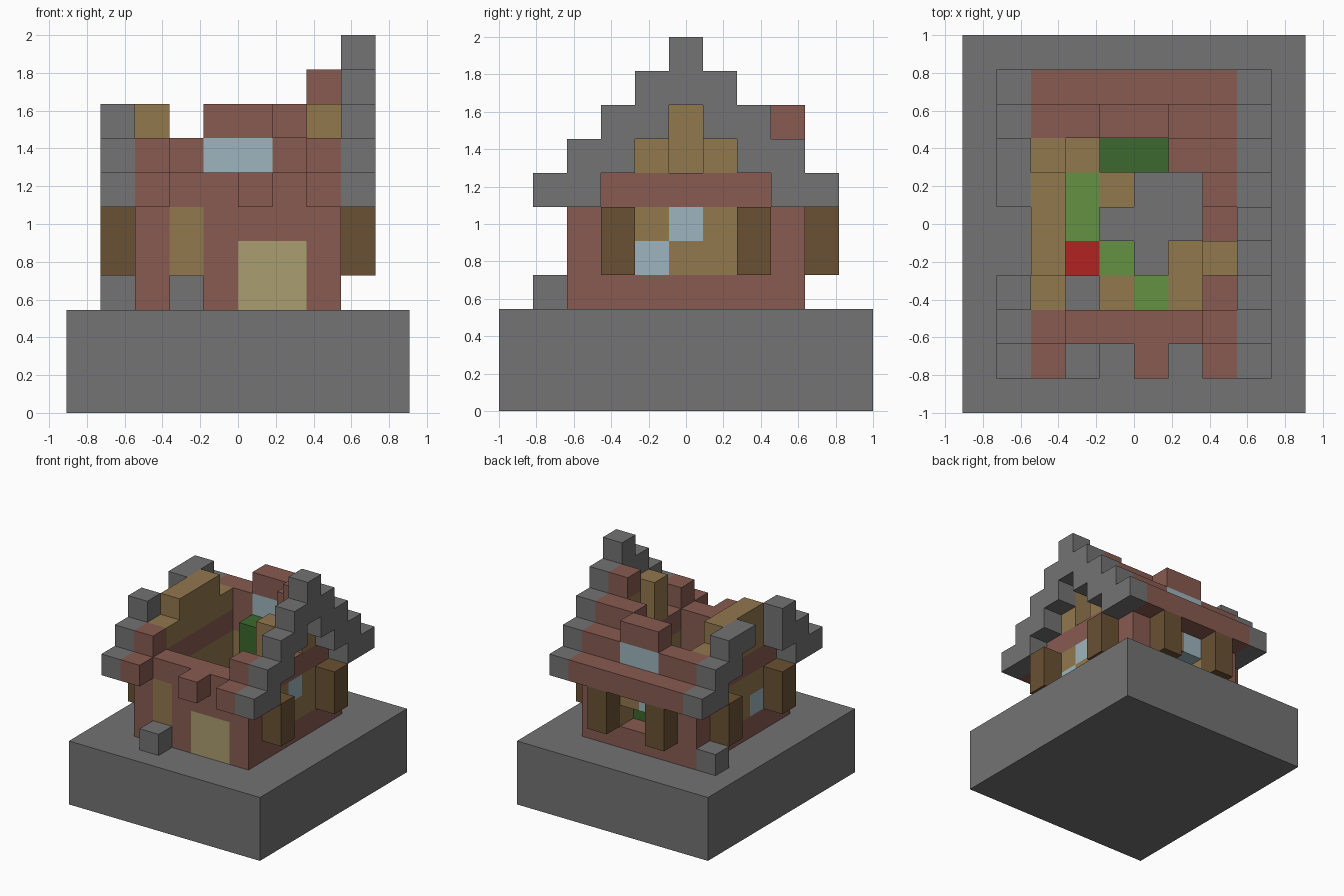
import bpy
import bmesh

U = 2 / 11  # edge of one block

cube = bpy.data.objects.get("Cube")
if cube:
    bpy.data.objects.remove(cube)


def linear(c):
    c /= 255
    return c / 12.92 if c <= 0.04045 else ((c + 0.055) / 1.055) ** 2.4


def material(name, *rgb):
    m = bpy.data.materials.new(name)
    colour = [linear(c) for c in rgb] + [1]
    m.diffuse_color = colour
    m.use_nodes = True
    m.node_tree.nodes["Principled BSDF"].inputs["Base Color"].default_value = colour
    return m


stone = material("stone grey", 115, 115, 115)
brick = material("brick red", 135, 91, 81)
plank = material("plank brown", 146, 120, 78)
log = material("dark log", 106, 81, 51)
glass = material("pale glass", 157, 181, 189)
door_tan = material("door tan", 171, 157, 113)
dark_green = material("dark green", 60, 104, 46)
light_green = material("light green", 100, 145, 65)
bright_red = material("bright red", 178, 34, 34)


def blocks(name, mat, boxes):
    """Boxes given in block units as (x start, x end, y start, y end, z start, z end)."""
    bm = bmesh.new()
    for x0, x1, y0, y1, z0, z1 in boxes:
        made = bmesh.ops.create_cube(bm, size=1)
        for v in made["verts"]:
            v.co.x = (x1 if v.co.x > 0 else x0) * U - 5 * U
            v.co.y = (y1 if v.co.y > 0 else y0) * U - 1
            v.co.z = (z1 if v.co.z > 0 else z0) * U
    mesh = bpy.data.meshes.new(name)
    bm.to_mesh(mesh)
    bm.free()
    mesh.materials.append(mat)
    obj = bpy.data.objects.new(name, mesh)
    bpy.context.collection.objects.link(obj)
    return obj


def cell(x, y, z, height=1):
    return (x, x + 1, y, y + 1, z, z + height)


# Ground and loose stones
blocks("ground", stone, [(0, 10, 0, 11, 0, 3)])
blocks("loose_stones", stone, [cell(3, 1, 3), cell(1, 8, 3)])

# Brick walls: corners, sills and the ring above the windows
blocks("corner_walls", brick, [cell(x, y, 3, 3) for x in (2, 7) for y in (2, 8)])
blocks("window_sills", brick, [(2, 3, 3, 8, 3, 4), (7, 8, 3, 8, 3, 4),
                               (3, 7, 8, 9, 3, 4), cell(3, 2, 3)])
blocks("front_wall", brick, [cell(4, 2, 3, 3), (5, 7, 2, 3, 5, 6)])
blocks("wall_ring", brick, [(2, 8, 2, 3, 6, 7), (2, 8, 8, 9, 6, 7),
                            (2, 3, 3, 8, 6, 7), (7, 8, 3, 8, 6, 7)])
blocks("door", door_tan, [(5, 7, 2, 3, 3, 5)])

# Plank panels between the brick corners
blocks("front_shutter", plank, [cell(3, 2, 4, 2)])
blocks("right_planks", plank, [cell(2, 3, 4, 2), cell(2, 4, 5), (2, 3, 5, 8, 4, 6)])
blocks("left_planks", plank, [cell(7, 3, 4, 2), cell(7, 4, 5), cell(7, 5, 4),
                              (7, 8, 6, 8, 4, 6)])
blocks("back_planks", plank, [cell(3, 8, 4, 2), cell(6, 8, 4, 2), cell(5, 8, 5)])
blocks("window_panes", glass, [cell(2, 4, 4), cell(7, 4, 4), cell(7, 5, 5), cell(4, 8, 5)])

# Log posts beside the windows
blocks("side_posts", log, [cell(x, y, 4, 2) for x in (1, 8) for y in (3, 7)])
blocks("back_posts", log, [cell(x, 9, 4, 2) for x in (3, 6)])

# Stepped stone gables, the right one broken at the top
steps = [(n + 1, n + 3, n + 6) for n in range(3)]
left = []
right = []
for y0, y1, z in steps:
    back = (11 - y1, 11 - y0, z, z + 1)
    front = (y0, y1, z, z + 1)
    left += [(8, 9) + front, (8, 9) + back]
    broken = (y0, y1 - 1, z, z + 1) if z == 8 else front
    right += [(1, 2) + broken, (1, 2) + back]
left += [(8, 9, 4, 7, 9, 10), cell(8, 5, 10)]
blocks("left_gable", stone, left)
blocks("right_gable", stone, right)

# Plank fill inside the gables
blocks("right_gable_fill", plank, [(2, 3, 3, 8, 7, 8), (2, 3, 4, 7, 8, 9)])
blocks("left_gable_fill", plank, [cell(7, 4, 7, 2), cell(7, 6, 7, 2), cell(7, 7, 7)])

# Remains of the brick roof
blocks("front_roof", brick, [cell(x, 1, 6) for x in (2, 5, 7)]
       + [cell(x, 2, 7) for x in (2, 7)])
blocks("back_roof", brick, [(2, 8, 9, 10, 6, 7), (2, 4, 8, 9, 7, 8), (6, 8, 8, 9, 7, 8),
                            (6, 8, 7, 8, 8, 9), cell(7, 6, 9)])
blocks("dormer_window", glass, [(4, 6, 8, 9, 7, 8)])
blocks("dormer_roof", brick, [(4, 6, 8, 9, 8, 9)])

# Interior: floor, carpet, rubble and cabinet
def tile(x, y):
    return (x, x + 1, y, y + 1, 3, 3.03)


blocks("plank_floor", plank, [tile(4, 6), tile(6, 4), tile(6, 3), tile(4, 3),
                              tile(3, 7), tile(6, 7)])
blocks("carpet", light_green, [tile(3, 5), tile(3, 6), tile(4, 4), tile(5, 3)])
blocks("red_mat", bright_red, [tile(3, 4)])
blocks("indoor_rubble", stone, [cell(3, 3, 3), cell(5, 4, 3), (4, 7, 5, 6, 3, 4),
                                (5, 7, 6, 7, 3, 4)])
blocks("cabinet", dark_green, [(4, 6, 7, 8, 3, 7)])
